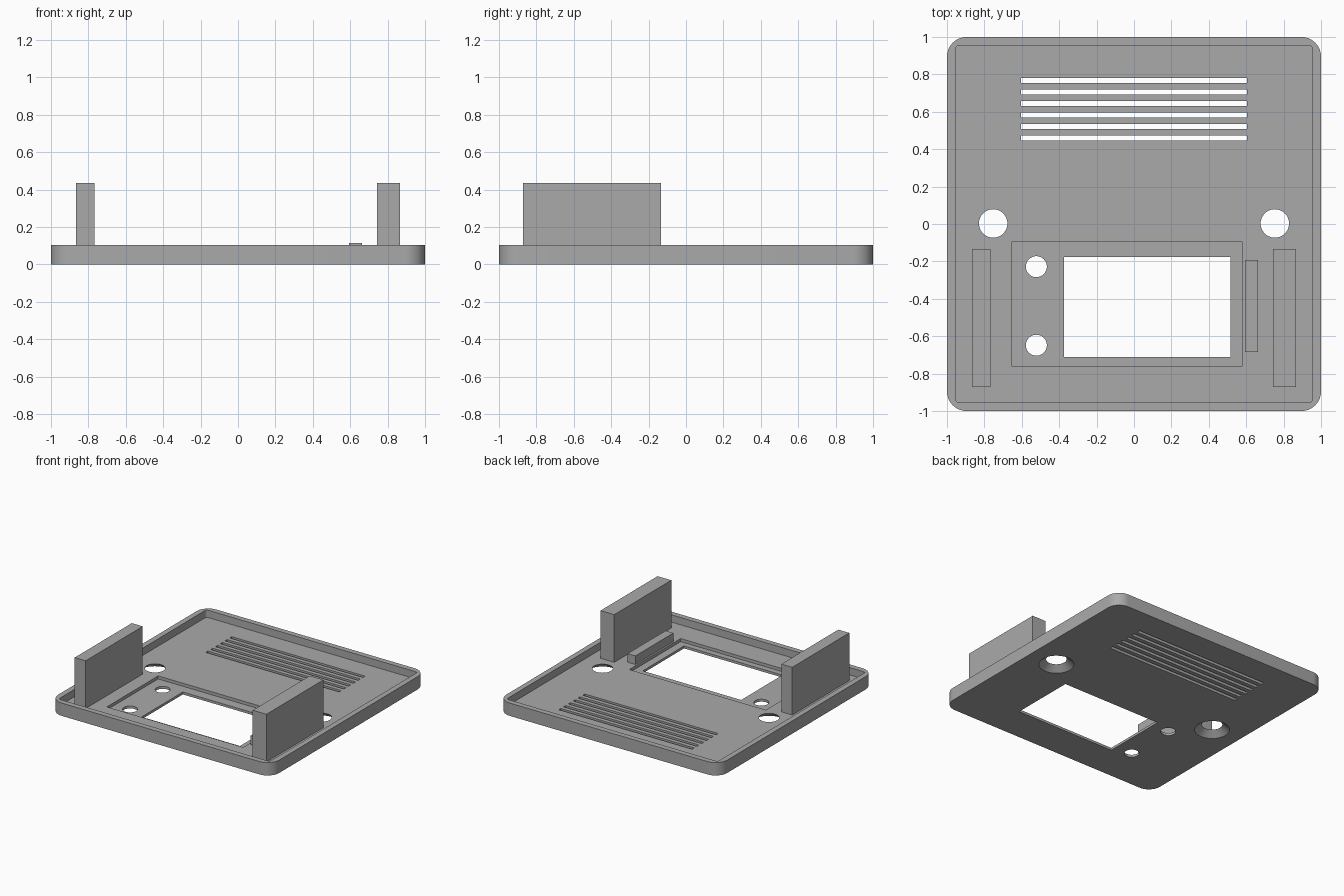
import bpy, bmesh, math

if "Cube" in bpy.data.objects:
    bpy.data.objects.remove(bpy.data.objects["Cube"])

FLOOR, RECESS, RIM, TOP = 0.045, 0.02, 0.105, 0.435

grey = bpy.data.materials.new("plain grey")
grey.diffuse_color = (0.40, 0.40, 0.40, 1)
grey.use_nodes = True
grey.node_tree.nodes["Principled BSDF"].inputs["Base Color"].default_value = grey.diffuse_color


def make(name, bm):
    me = bpy.data.meshes.new(name)
    bmesh.ops.recalc_face_normals(bm, faces=bm.faces)
    bm.to_mesh(me)
    bm.free()
    me.materials.append(grey)
    ob = bpy.data.objects.new(name, me)
    bpy.context.collection.objects.link(ob)
    return ob


def box(name, x0, x1, y0, y1, z0, z1, radius=0, segments=10):
    """Block between limits, with optionally rounded vertical corners."""
    bm = bmesh.new()
    bmesh.ops.create_cube(bm, size=1)
    for v in bm.verts:
        v.co = ((x0 + x1) / 2 + v.co.x * (x1 - x0),
                (y0 + y1) / 2 + v.co.y * (y1 - y0),
                (z0 + z1) / 2 + v.co.z * (z1 - z0))
    if radius:
        upright = [e for e in bm.edges
                   if abs(e.verts[0].co.z - e.verts[1].co.z) > 1e-4]
        bmesh.ops.bevel(bm, geom=upright, offset=radius, segments=segments,
                        profile=0.5, affect='EDGES')
    return make(name, bm)


def cone(name, x, y, r0, r1, z0, z1):
    bm = bmesh.new()
    bmesh.ops.create_cone(bm, cap_ends=True, segments=48,
                          radius1=r0, radius2=r1, depth=z1 - z0)
    bmesh.ops.translate(bm, verts=bm.verts, vec=(x, y, (z0 + z1) / 2))
    return make(name, bm)


# Tray body with rounded corners
tray = box("tray", -1, 1, -1, 1, 0, RIM, radius=0.105)

# Inside of the tray, window recess and window
cutters = [
    box("tray_inside_cutter", -0.955, 0.955, -0.955, 0.955, FLOOR, 0.3, radius=0.02, segments=4),
    box("recess_cutter", -0.656, 0.579, -0.758, -0.095, RECESS, 0.3),
    box("window_cutter", -0.375, 0.515, -0.71, -0.177, -0.1, 0.3),
]
# Vent slots
for i in range(6):
    y = 0.459 + i * 0.0618
    cutters.append(box("slot_cutter", -0.603, 0.603, y - 0.0135, y + 0.0135, -0.1, 0.3))
# Small round holes beside the window
for y in (-0.228, -0.648):
    cutters.append(cone("small_hole_cutter", -0.522, y, 0.056, 0.056, -0.1, 0.3))
# Countersunk screw holes, widening towards the underside
slope = (0.13 - 0.076) / FLOOR
for x in (-0.753, 0.753):
    cutters.append(cone("screw_hole_cutter", x, 0.003, 0.13 + slope * 0.02,
                        0.076 - slope * 0.02, -0.02, FLOOR + 0.02))

for c in cutters:
    c.hide_render = True
    c.hide_set(True)
    mod = tray.modifiers.new("cut", 'BOOLEAN')
    mod.operation, mod.solver, mod.object = 'DIFFERENCE', 'EXACT', c

# Apply the cuts and discard the cutters
bpy.context.view_layer.objects.active = tray
tray.select_set(True)
for mod in list(tray.modifiers):
    bpy.ops.object.modifier_apply(modifier=mod.name)
for c in cutters:
    bpy.data.objects.remove(c)
bpy.ops.object.shade_smooth_by_angle(angle=math.radians(30))

# Upright side walls and the low ledge beside the window
box("left_wall", -0.867, -0.768, -0.871, -0.134, FLOOR, TOP)
box("right_wall", 0.743, 0.867, -0.871, -0.134, FLOOR, TOP)
box("window_ledge", 0.593, 0.664, -0.684, -0.193, FLOOR, 0.115)
